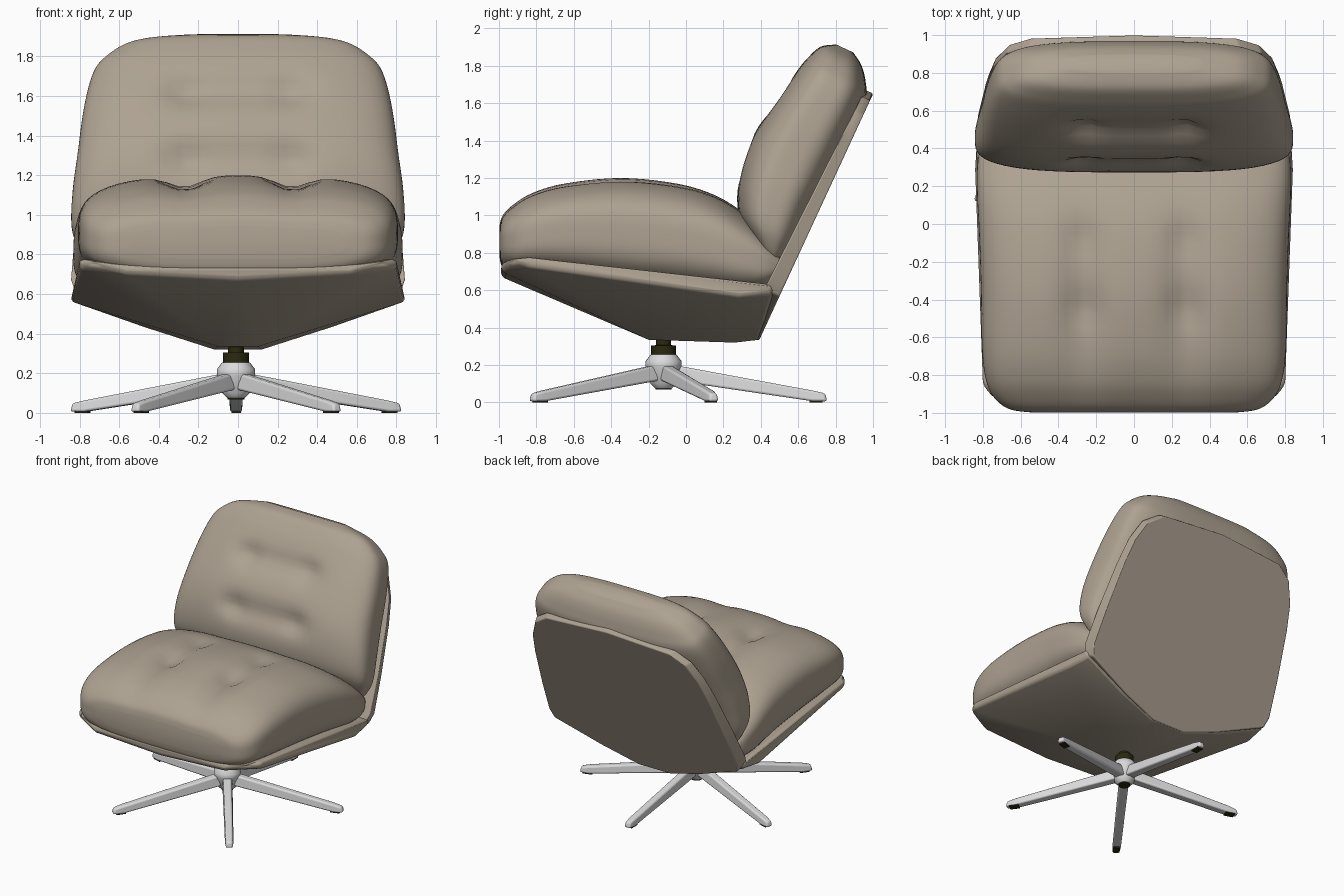
import bpy, bmesh, math
from mathutils import Matrix, Vector

if "Cube" in bpy.data.objects:
    bpy.data.objects.remove(bpy.data.objects["Cube"])


def material(name, rgb):
    m = bpy.data.materials.new(name)
    m.use_nodes = True
    m.diffuse_color = (*rgb, 1)
    bsdf = m.node_tree.nodes["Principled BSDF"]
    bsdf.inputs["Base Color"].default_value = (*rgb, 1)
    bsdf.inputs["Roughness"].default_value = 0.8
    return m


FABRIC = material("taupe_fabric", (0.42, 0.36, 0.285))
METAL = material("light_grey_metal", (0.70, 0.70, 0.71))
DARK = material("dark_plastic", (0.022, 0.022, 0.005))

BASE = Vector((-0.01, -0.12, 0))
# Tilted frame of the backrest: x across, y up along the back, z towards the front
TILT = Matrix(((1, 0, 0, 0), (0, 0.42, -0.908, 0.39), (0, 0.908, 0.42, 0.33), (0, 0, 0, 1)))


def finish(name, bm, mat, matrix=None, bevel=0, angle=40):
    bmesh.ops.recalc_face_normals(bm, faces=bm.faces)
    if matrix:
        bm.transform(matrix)
    mesh = bpy.data.meshes.new(name)
    bm.to_mesh(mesh)
    bm.free()
    obj = bpy.data.objects.new(name, mesh)
    bpy.context.collection.objects.link(obj)
    mesh.materials.append(mat)
    if bevel:
        mod = obj.modifiers.new("soft_edges", 'BEVEL')
        mod.width, mod.segments, mod.limit_method = bevel, 3, 'ANGLE'
        mod.angle_limit = math.radians(25)
    bpy.ops.object.select_all(action='DESELECT')
    obj.select_set(True)
    bpy.context.view_layer.objects.active = obj
    bpy.ops.object.shade_smooth_by_angle(angle=math.radians(angle))
    return obj


def hull(name, points, mat, matrix=None, bevel=0):
    """Convex solid around points mirrored across x."""
    bm = bmesh.new()
    for x, y, z in points:
        for side in ((1, -1) if x else (1,)):
            bm.verts.new((side * x, y, z))
    out = bmesh.ops.convex_hull(bm, input=bm.verts[:])
    junk = set(out["geom_interior"]) | set(out["geom_unused"])
    bmesh.ops.delete(bm, geom=[v for v in junk if isinstance(v, bmesh.types.BMVert)], context='VERTS')
    return finish(name, bm, mat, matrix, bevel)


def lathe(name, profile, mat, sides=24):
    bm = bmesh.new()
    rings = [[bm.verts.new((BASE.x + r * math.cos(math.tau * i / sides),
                            BASE.y + r * math.sin(math.tau * i / sides), z))
              for i in range(sides)] for r, z in profile]
    skin(bm, rings)
    return finish(name, bm, mat)


def skin(bm, rings):
    n = len(rings[0])
    for a, b in zip(rings, rings[1:]):
        for i in range(n):
            bm.faces.new((a[i], a[(i + 1) % n], b[(i + 1) % n], b[i]))
    bm.faces.new(rings[0])
    bm.faces.new(rings[-1])


def smooth_stations(stations, steps):
    """Catmull-Rom interpolation through the stations."""
    pts = [stations[0]] + stations + [stations[-1]]
    for k in range(len(stations) - 1):
        a, b, c, d = pts[k:k + 4]
        for j in range(steps):
            t = j / steps
            yield [0.5 * (2 * q + (r - p) * t + (2 * p - 5 * q + 4 * r - s) * t * t
                          + (3 * q - p - 3 * r + s) * t ** 3) for p, q, r, s in zip(a, b, c, d)]
    yield stations[-1]


def cushion(name, stations, dent, power, matrix=None, sides=88, steps=5):
    """Loft of rounded sections; each station is (along, low, high, half width)."""
    bm = bmesh.new()
    rings = []
    for y, low, high, w in smooth_stations(stations, steps):
        ring = []
        for i in range(sides):
            c, s = math.cos(math.tau * i / sides), math.sin(math.tau * i / sides)
            r = (abs(c) ** power + abs(s) ** power) ** (-1 / power)
            x, h = w * r * c, r * s
            z = (low + high) / 2 + (high - low) / 2 * h
            ring.append(bm.verts.new((x, y, z - dent(x, y) * max(0, h))))
        rings.append(ring)
    skin(bm, rings)
    return finish(name, bm, FABRIC, matrix, angle=60)


def bump(v, centre, width):
    return math.exp(-((v - centre) / width) ** 2)


# Seat cushion with two long valleys and four tufts
def seat_dent(x, y):
    x = abs(x)
    valley = 0.06 * bump(x, 0.27, 0.11) * bump(y, -0.42, 0.4)
    tufts = 0.03 * bump(x, 0.27, 0.07) * (bump(y, -0.45, 0.08) + bump(y, -0.08, 0.1))
    return valley + tufts


cushion("seat_cushion", [
    (-0.998, 0.78, 0.94, 0.54), (-0.98, 0.72, 1.00, 0.66), (-0.92, 0.68, 1.06, 0.74),
    (-0.82, 0.67, 1.12, 0.785), (-0.65, 0.65, 1.17, 0.805), (-0.35, 0.61, 1.20, 0.81),
    (-0.05, 0.58, 1.17, 0.82), (0.15, 0.56, 1.11, 0.83), (0.30, 0.55, 1.02, 0.83),
    (0.42, 0.57, 0.92, 0.81), (0.50, 0.64, 0.82, 0.77)], seat_dent, 3.2)


# Back cushion with two cross grooves and four tufts
def back_dent(x, s):
    across = bump(max(abs(x) - 0.22, 0), 0, 0.12)
    grooves = 0.035 * across * (bump(s, 0.84, 0.09) + bump(s, 1.22, 0.09))
    tufts = 0.03 * bump(abs(x), 0.28, 0.08) * (bump(s, 0.84, 0.07) + bump(s, 1.22, 0.07))
    return grooves + tufts


cushion("back_cushion", [
    (0.41, 0.07, 0.15, 0.74), (0.48, 0.04, 0.27, 0.80), (0.58, 0.02, 0.39, 0.84),
    (0.75, 0.02, 0.465, 0.835), (0.95, 0.01, 0.49, 0.81), (1.20, 0.01, 0.46, 0.78),
    (1.40, 0.02, 0.42, 0.735), (1.49, 0.06, 0.395, 0.67), (1.565, 0.12, 0.36, 0.55),
    (1.61, 0.19, 0.29, 0.34)], back_dent, 3.3, TILT)

# Upholstered shell: keel-shaped seat pan and tilted back panel
hull("seat_shell", [
    (0.80, -0.84, 0.775), (0.75, -0.93, 0.765), (0.57, -0.99, 0.74), (0, -0.99, 0.70),
    (0.80, -0.85, 0.725), (0.57, -0.985, 0.70), (0, -0.985, 0.67),
    (0.835, 0.22, 0.60), (0.83, 0.46, 0.63), (0.845, 0.28, 0.565), (0.82, 0.47, 0.58),
    (0.10, -0.20, 0.335), (0.12, 0.26, 0.32), (0.16, 0.39, 0.335), (0.45, 0.42, 0.425)],
    FABRIC, bevel=0.03)

outline = [(0.16, 0.0), (0.45, 0.10), (0.82, 0.26), (0.845, 0.34), (0.825, 0.62),
           (0.785, 0.98), (0.75, 1.17), (0.68, 1.33), (0.56, 1.415), (0.0, 1.455)]
hull("back_shell", [(x - inset, s, d) for x, s in outline
                    for inset, d in ((0.02 if x else 0, 0), (0, 0.10 - 0.035 * s))],
     FABRIC, TILT, 0.03)

# Swivel column and hub
lathe("hub", [(0.045, 0.075), (0.07, 0.10), (0.08, 0.15), (0.097, 0.19), (0.097, 0.22),
              (0.07, 0.255)], METAL)
lathe("swivel_collar", [(0.066, 0.25), (0.066, 0.305), (0.04, 0.306), (0.04, 0.36)], DARK)
lathe("hub_plug", [(0.042, 0.068), (0.042, 0.08)], DARK)

# Five-star base: one leg points straight back
for i in range(5):
    spin = Matrix.Translation(BASE) @ Matrix.Rotation(math.tau * i / 5, 4, 'Z')
    hull(f"base_leg_{i + 1}", [
        (0.038, 0.03, 0.12), (0.03, 0.03, 0.205), (0.032, 0.80, 0.006), (0.026, 0.80, 0.063),
        (0.026, 0.875, 0.006), (0.020, 0.865, 0.048)], METAL, spin, 0.012)
    hull(f"foot_pad_{i + 1}", [(0.024, y, z) for y in (0.78, 0.85) for z in (0, 0.012)],
         DARK, spin)
